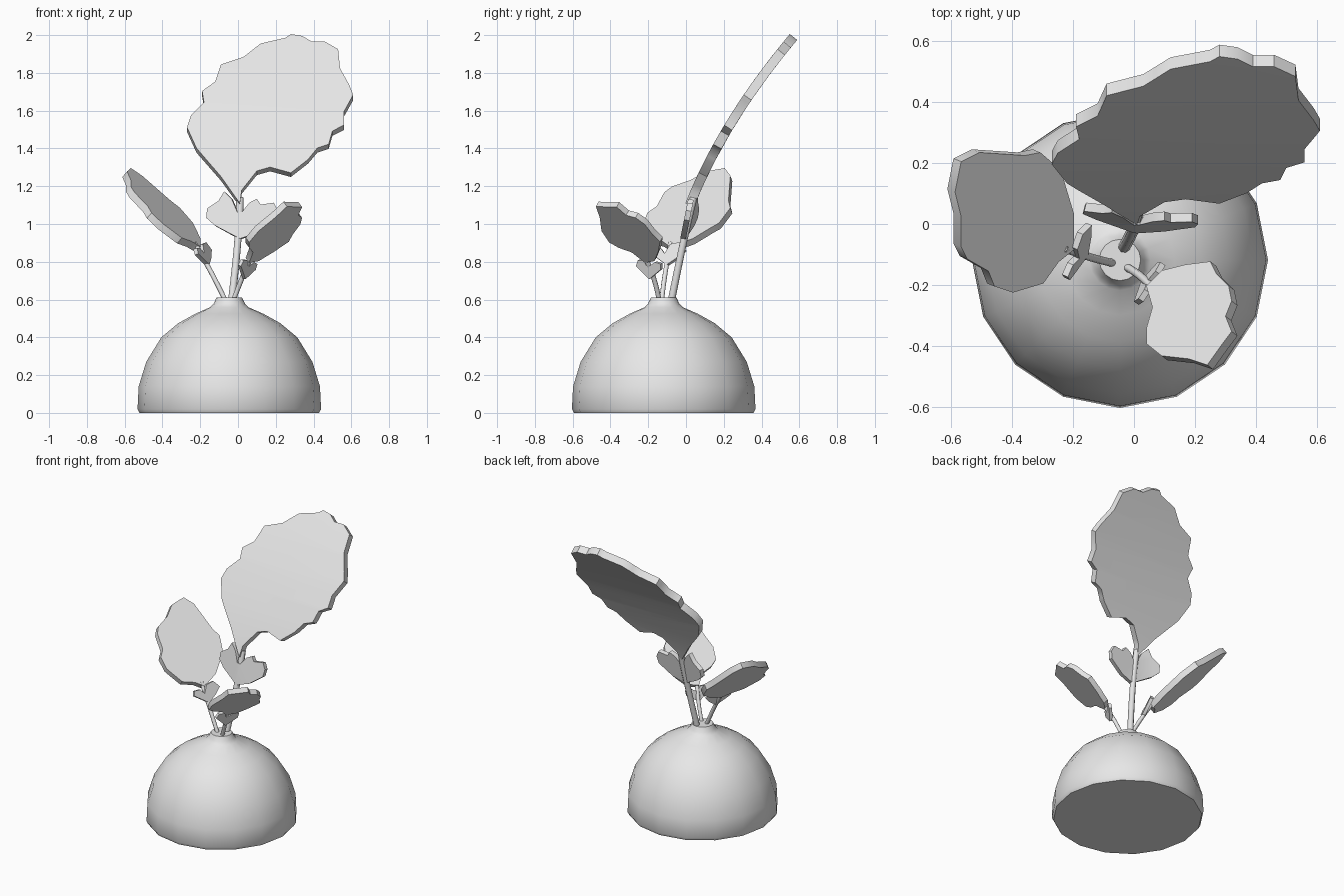
import bpy, bmesh, math
from mathutils import Vector

if "Cube" in bpy.data.objects:
    bpy.data.objects.remove(bpy.data.objects["Cube"])

GREY = (0.8, 0.8, 0.8, 1)
mat = bpy.data.materials.new("plain grey")
mat.use_nodes = True
mat.diffuse_color = GREY
mat.node_tree.nodes["Principled BSDF"].inputs["Base Color"].default_value = GREY


def finish(bm, name, thickness=0, angle=35):
    """Turn a bmesh into a shaded object, with optional sheet thickness."""
    bmesh.ops.recalc_face_normals(bm, faces=bm.faces)
    mesh = bpy.data.meshes.new(name)
    bm.to_mesh(mesh)
    bm.free()
    mesh.materials.append(mat)
    ob = bpy.data.objects.new(name, mesh)
    bpy.context.collection.objects.link(ob)
    bpy.ops.object.select_all(action='DESELECT')
    ob.select_set(True)
    bpy.context.view_layer.objects.active = ob
    if thickness:
        mod = ob.modifiers.new("thickness", 'SOLIDIFY')
        mod.thickness = thickness
        mod.offset = 0
        bpy.ops.object.modifier_apply(modifier=mod.name)
    bpy.ops.object.shade_smooth_by_angle(angle=math.radians(angle))
    return ob


def sheet(name, outline, place, thickness, u_cuts=(), v_cuts=()):
    """Flat outline, sliced at the cuts, bent into place and thickened."""
    bm = bmesh.new()
    bm.faces.new([bm.verts.new((u, v, 0)) for u, v in outline])
    planes = [((u, 0, 0), (1, 0, 0)) for u in u_cuts]
    planes += [((0, v, 0), (0, 1, 0)) for v in v_cuts]
    for co, no in planes:
        bmesh.ops.bisect_plane(bm, geom=bm.verts[:] + bm.edges[:] + bm.faces[:],
                               plane_co=co, plane_no=no)
    for vert in bm.verts:
        vert.co = place(vert.co.x, vert.co.y)
    finish(bm, name, thickness)


def stem(name, path, radius, sides=8):
    """Round stalk swept along a smooth path."""
    bm = bmesh.new()
    a, b, c = (Vector(p) for p in path)
    ctrl = 2 * b - (a + c) / 2
    rings = []
    steps = 8
    for i in range(steps + 1):
        t = i / steps
        centre = a * (1 - t) ** 2 + ctrl * 2 * t * (1 - t) + c * t * t
        turn = ((ctrl - a) * (1 - t) + (c - ctrl) * t).to_track_quat('Z', 'Y')
        rings.append([bm.verts.new(centre + turn @ Vector(
            (radius * math.cos(k * math.tau / sides),
             radius * math.sin(k * math.tau / sides), 0))) for k in range(sides)])
    for low, high in zip(rings, rings[1:]):
        for k in range(sides):
            n = (k + 1) % sides
            bm.faces.new((low[k], low[n], high[n], high[k]))
    bm.faces.new(rings[0])
    bm.faces.new(rings[-1])
    finish(bm, name, angle=60)


# Domed base with a small neck, sixteen sides
bm = bmesh.new()
profile = [(0, 0), (.475, 0), (.486, .02), (.48, .14), (.44, .27), (.36, .4),
           (.27, .475), (.18, .525), (.1, .56), (.082, .58), (.068, .61), (0, .61)]
verts = [bm.verts.new((r, 0, z)) for r, z in profile]
edges = [bm.edges.new(pair) for pair in zip(verts, verts[1:])]
bmesh.ops.spin(bm, geom=verts + edges, cent=(0, 0, 0), axis=(0, 0, 1),
               angle=math.tau, steps=16, use_duplicate=False)
bmesh.ops.remove_doubles(bm, verts=bm.verts, dist=.0005)
base = finish(bm, "domed_base", angle=50)
base.location = (-.046, -.118, 0)

# Stalks
stem("tall_stem", [(-.035, -.08, .58), (0, -.01, .92), (.01, .04, 1.14)], .02)
stem("left_stem", [(-.06, -.13, .58), (-.14, -.11, .74), (-.23, -.08, .9)], .013)
stem("right_stem", [(-.03, -.14, .58), (.02, -.17, .71), (.07, -.22, .83)], .013)

# Large leaf, leaning back with a gentle bend
sheet("large_leaf", [
    (.01, 1.1), (-.09, 1.24), (-.22, 1.39), (-.27, 1.5), (-.25, 1.56), (-.18, 1.63),
    (-.19, 1.69), (-.12, 1.74), (-.09, 1.83), (.03, 1.87), (.12, 1.94), (.25, 1.97),
    (.28, 1.99), (.34, 1.98), (.39, 1.95), (.46, 1.95), (.53, 1.91), (.54, 1.81),
    (.59, 1.72), (.61, 1.67), (.56, 1.58), (.56, 1.51), (.5, 1.48), (.48, 1.41),
    (.42, 1.39), (.37, 1.33), (.28, 1.26), (.17, 1.29), (.1, 1.27), (.02, 1.17)],
    lambda x, z: (x, .04 + .42 * (z - 1.15) + .25 * (z - 1.15) ** 2, z),
    .05, v_cuts=[1.2, 1.35, 1.5, 1.65, 1.8, 1.9])

# Two smaller leaves
sheet("left_leaf", [
    (-.21, -.08), (-.21, .04), (-.24, .14), (-.25, .18), (-.32, .24), (-.37, .23),
    (-.52, .24), (-.58, .21), (-.6, .11), (-.58, .03), (-.58, -.07), (-.56, -.11),
    (-.49, -.15), (-.47, -.2), (-.41, -.22), (-.31, -.19), (-.26, -.12)],
    lambda x, y: (x, y, .715 - .85 * x + .35 * y), .04)
sheet("right_leaf", [
    (.05, -.21), (.1, -.16), (.18, -.14), (.26, -.13), (.28, -.17), (.32, -.21),
    (.33, -.26), (.31, -.31), (.33, -.36), (.3, -.4), (.25, -.47), (.19, -.45),
    (.1, -.44), (.05, -.4), (.05, -.35), (.07, -.28)],
    lambda x, y: (x, y, .65 + .75 * x - .57 * y), .035)

# Paired leaflets where each stalk meets its leaf
sheet("tall_leaflets", [
    (.01, .92), (-.12, .99), (-.165, 1.03), (-.16, 1.08), (-.1, 1.12), (-.07, 1.17),
    (-.03, 1.13), (0, 1.06), (.02, 1.06), (.06, 1.11), (.1, 1.13), (.12, 1.1),
    (.19, 1.11), (.21, 1.07), (.2, 1.02), (.1, .95)],
    lambda x, z: (x, .01 + max(-x, 0) * .25 + (z - 1.05) * .2, z), .03, u_cuts=[0])
sheet("left_leaflets", [
    (-.1, .78), (-.18, .84), (-.17, .87), (-.13, .87), (-.11, .84), (-.08, .89),
    (-.03, .9), (0, .86), (-.04, .82)],
    lambda y, z: (-.18 + .44 * (y + .1) - .4 * (z - .83), y, z), .022)
sheet("right_leaflets", [
    (-.19, .71), (-.13, .76), (-.13, .79), (-.16, .8), (-.19, .78), (-.22, .81),
    (-.25, .81), (-.26, .78), (-.23, .75)],
    lambda y, z: (.05 + .65 * (y + .19) + .3 * (z - .77), y, z), .02)
